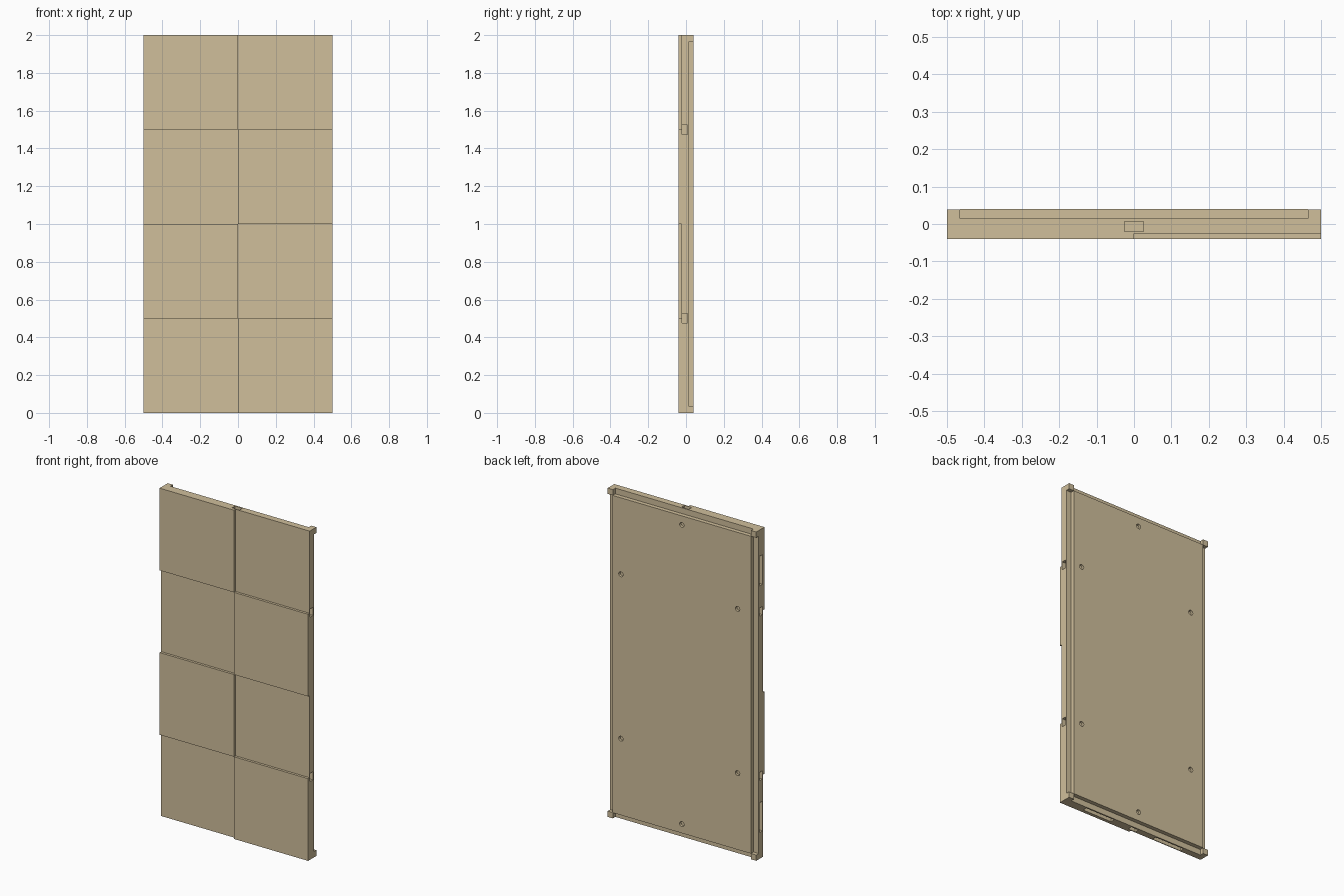
import bpy, bmesh, math
from mathutils import Matrix

if "Cube" in bpy.data.objects:
    bpy.data.objects.remove(bpy.data.objects["Cube"])

mat = bpy.data.materials.new("plywood")
mat.diffuse_color = (0.63, 0.52, 0.33, 1)
mat.use_nodes = True
mat.node_tree.nodes["Principled BSDF"].inputs["Base Color"].default_value = mat.diffuse_color


def make(name, builder):
    bm = bmesh.new()
    builder(bm)
    me = bpy.data.meshes.new(name)
    bm.to_mesh(me)
    bm.free()
    me.materials.append(mat)
    ob = bpy.data.objects.new(name, me)
    bpy.context.collection.objects.link(ob)
    return ob


def box(name, x0, x1, y0, y1, z0, z1):
    m = (Matrix.Translation(((x0 + x1) / 2, (y0 + y1) / 2, (z0 + z1) / 2))
         @ Matrix.Diagonal((x1 - x0, y1 - y0, z1 - z0, 1)))
    return make(name, lambda bm: bmesh.ops.create_cube(bm, size=1, matrix=m))


def rod(name, x, y, z, r, depth):
    m = Matrix.Translation((x, y, z)) @ Matrix.Rotation(math.pi / 2, 4, 'X')
    return make(name, lambda bm: bmesh.ops.create_cone(
        bm, cap_ends=True, segments=20, radius1=r, radius2=r, depth=depth, matrix=m))


def cut(target, cutters):
    bpy.context.view_layer.objects.active = target
    for c in cutters:
        mod = target.modifiers.new("cut", 'BOOLEAN')
        mod.operation = 'DIFFERENCE'
        mod.solver = 'EXACT'
        mod.object = c
        bpy.ops.object.modifier_apply(modifier=mod.name)
        bpy.data.objects.remove(c)


FRONT, CORE, STEP, BACK = -0.04, -0.025, 0.015, 0.04
E = 0.465          # half width of the raised back panel
PY0, PY1 = -0.02, 0.007   # depth range of the edge pockets

# Core board with connector pockets on all four edges
core = box("core_board", -0.5, 0.5, CORE, STEP, 0, 2)
pockets = []
for s in (-1, 1):
    for z in (0.5, 1.5):
        pockets.append(box("cutter", s * 0.5 - 0.03, s * 0.5 + 0.03, PY0, PY1, z - 0.025, z + 0.025))
    pockets.append(box("cutter", -0.025, 0.025, PY0, PY1, 1 + s - 0.03, 1 + s + 0.03))
# Long slots on the left edge and the bottom edge
for c in (-0.25, 0.25):
    pockets.append(box("cutter", c - 0.1, c + 0.1, PY0, PY1, -0.02, 0.02))
for z in (0.25, 1.75):
    pockets.append(box("cutter", -0.52, -0.48, PY0, PY1, z - 0.09, z + 0.09))
cut(core, pockets)

# Raised front tiles in a checker pattern
for row in range(4):
    x0 = 0 if row % 2 == 0 else -0.5
    box("front_tile", x0, x0 + 0.5, FRONT, CORE, row * 0.5, row * 0.5 + 0.5)

# Back panel with six screw holes
panel = box("back_panel", -E, E, STEP, BACK, 1 - E - 0.5, 1 + E + 0.5)
spots = [(0, 0.09), (0, 1.91), (0.41, 0.5), (0.41, 1.5), (-0.375, 0.5), (-0.375, 1.5)]
cut(panel, [rod("cutter", x, BACK, z, 0.015, 0.03) for x, z in spots])

# Corner blocks on the back ledge
for x0 in (-0.5, E):
    for z0 in (0, 2 - 0.035):
        box("corner_block", x0, x0 + 0.035, STEP, BACK - 0.001, z0, z0 + 0.035)
